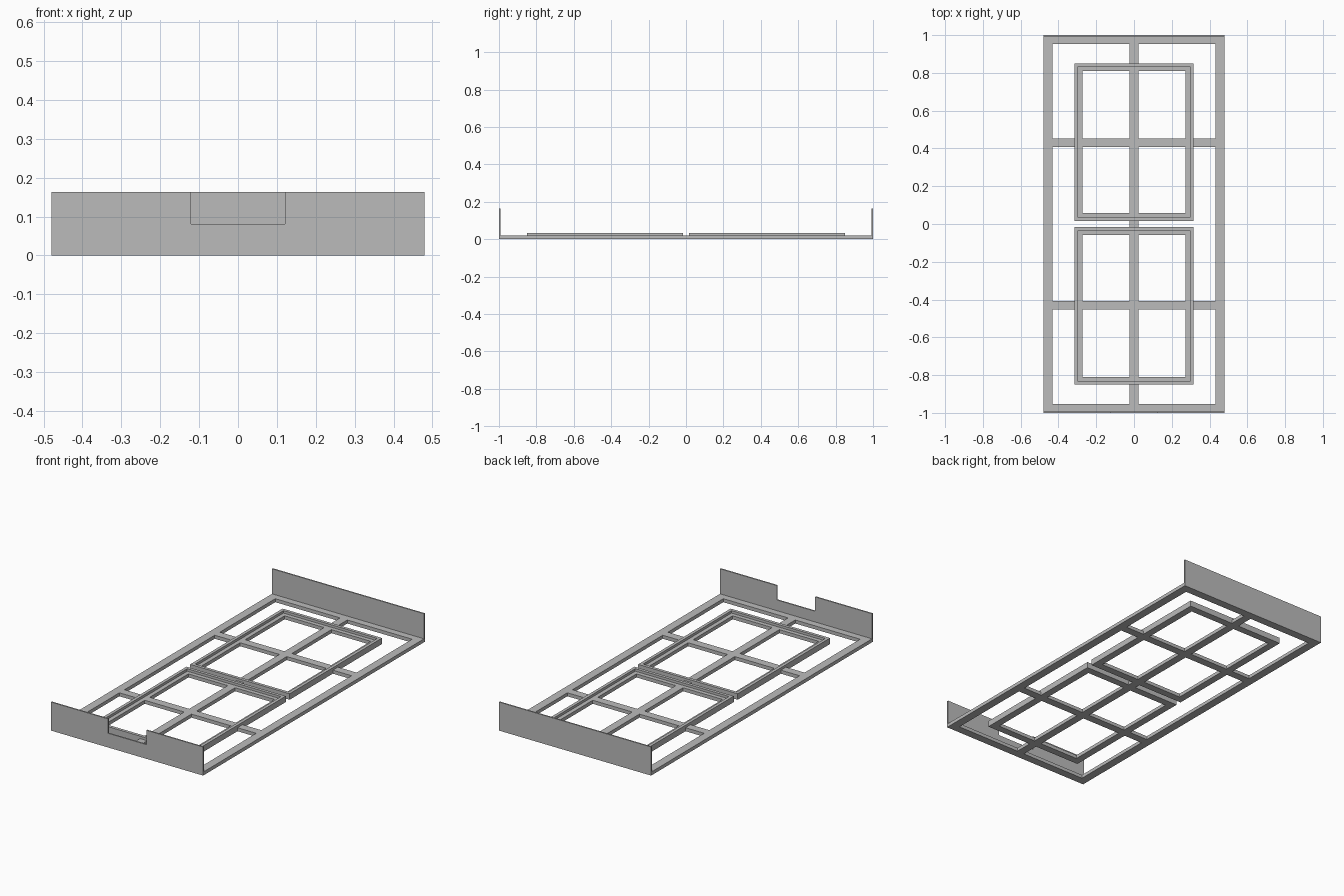
import bpy, bmesh

if "Cube" in bpy.data.objects:
    bpy.data.objects.remove(bpy.data.objects["Cube"])

grey = bpy.data.materials.new("light_grey")
grey.diffuse_color = (0.5, 0.5, 0.5, 1)
grey.use_nodes = True
grey.node_tree.nodes["Principled BSDF"].inputs["Base Color"].default_value = grey.diffuse_color


def prism(name, loops, depth, axis="z", start=0.0):
    """Extrude a flat outline (with optional holes) along z or y."""
    bm = bmesh.new()
    edges = []
    for loop in loops:
        vs = [bm.verts.new((a, b, start) if axis == "z" else (a, start, b)) for a, b in loop]
        edges += [bm.edges.new((vs[i], vs[(i + 1) % len(vs)])) for i in range(len(vs))]
    bmesh.ops.triangle_fill(bm, edges=edges, use_beauty=True)
    res = bmesh.ops.extrude_face_region(bm, geom=bm.faces[:])
    move = (0, 0, depth) if axis == "z" else (0, depth, 0)
    bmesh.ops.translate(bm, vec=move, verts=[g for g in res["geom"] if isinstance(g, bmesh.types.BMVert)])
    bmesh.ops.recalc_face_normals(bm, faces=bm.faces[:])
    bmesh.ops.dissolve_limit(bm, angle_limit=0.01, verts=bm.verts[:], edges=bm.edges[:])
    mesh = bpy.data.meshes.new(name)
    bm.to_mesh(mesh)
    bm.free()
    mesh.materials.append(grey)
    obj = bpy.data.objects.new(name, mesh)
    bpy.context.collection.objects.link(obj)
    return obj


def rect(x0, x1, y0, y1):
    return [(x0, y0), (x1, y0), (x1, y1), (x0, y1)]


BASE = 0.02    # thickness of the flat grid
RIM = 0.034    # top of the raised rims
W = 0.48       # half width
BAR = 0.023    # half width of the grid bars

# Outer frame
prism("outer_frame", [rect(-W, W, -1, 1), rect(-0.432, 0.432, -0.953, 0.953)], BASE)

# Lengthwise bar and two cross bars
prism("centre_bar", [rect(-BAR, BAR, -0.953, 0.953)], BASE)
for y, end in ((-0.43, "front"), (0.43, "back")):
    for s, side in ((-1, "left"), (1, "right")):
        x0, x1 = sorted((s * BAR, s * 0.432))
        prism(f"{end}_{side}_cross_bar", [rect(x0, x1, y - BAR, y + BAR)], BASE)

# Two tray seats: flat ledge with a raised rim around it
for s, end in ((-1, "front"), (1, "back")):
    def ring(inset):
        y0, y1 = sorted((s * (0.017 + inset), s * (0.851 - inset)))
        return rect(-0.314 + inset, 0.314 - inset, y0, y1)
    prism(f"{end}_seat_ledge", [ring(0), ring(0.042)], BASE)
    prism(f"{end}_seat_rim", [ring(0.0), ring(0.018)], RIM - BASE, start=BASE)

# Upright end plates, the front one with a notch in its top edge
H = 0.163
prism("back_plate", [rect(-W, W, 0, H)], 0.008, "y", 0.992)
prism("front_plate", [[(-W, 0), (W, 0), (W, H), (0.121, H), (0.121, 0.081),
                       (-0.121, 0.081), (-0.121, H), (-W, H)]], 0.008, "y", -1)
